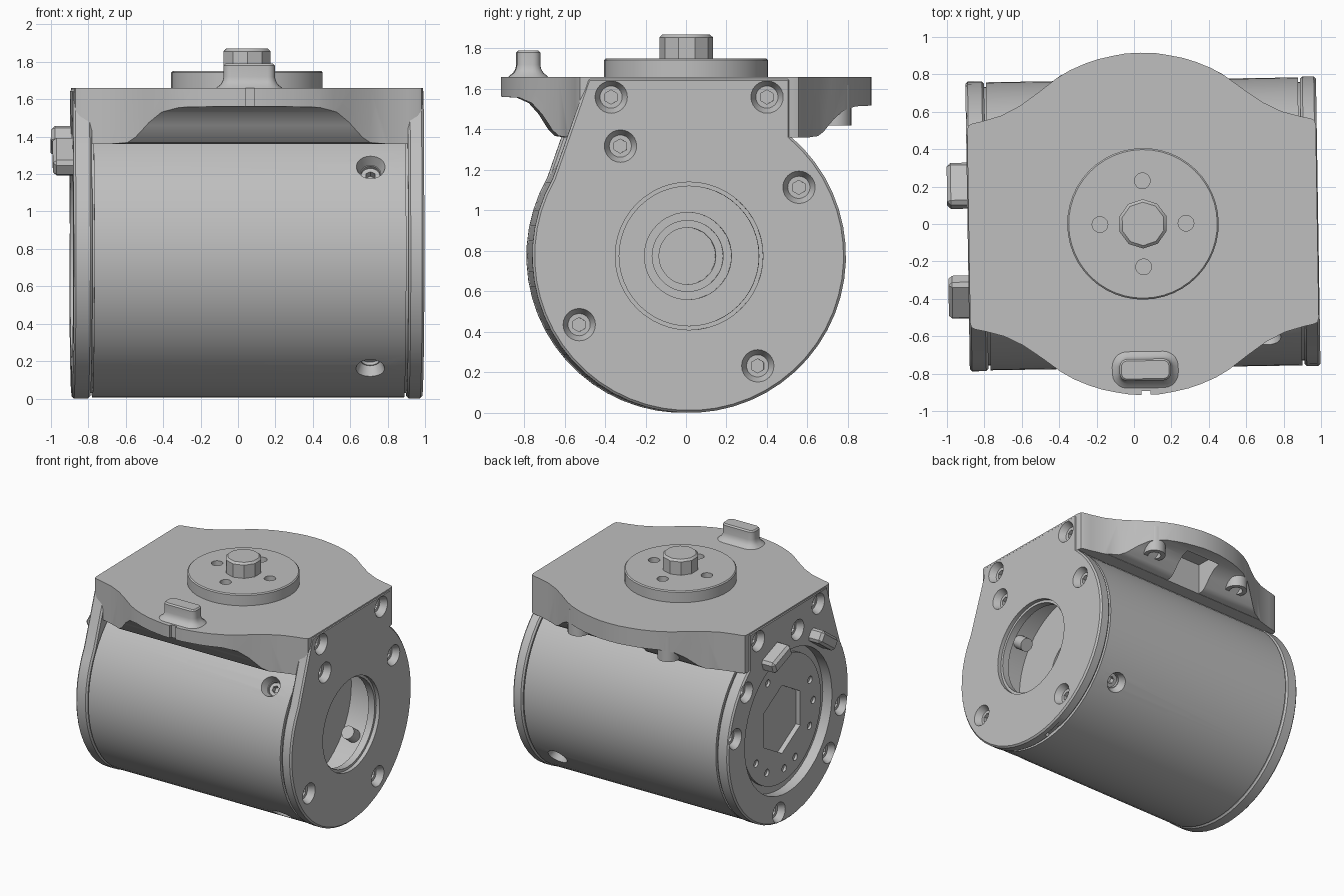
import bpy, bmesh
from math import sin, cos, pi, radians, hypot
from mathutils import Vector, Matrix

old = bpy.data.objects.get("Cube")
if old:
    bpy.data.objects.remove(old)

grey = bpy.data.materials.new("plain grey")
grey.use_nodes = True
grey.diffuse_color = (0.52, 0.52, 0.52, 1)
grey.node_tree.nodes["Principled BSDF"].inputs["Base Color"].default_value = (0.52, 0.52, 0.52, 1)

MID, AXIS_Z, R = 0.048, 0.775, 0.775   # plate centre in x, barrel axis height, barrel radius
parts = []


def finish(name, bm, cutter=False):
    bmesh.ops.recalc_face_normals(bm, faces=bm.faces)
    mesh = bpy.data.meshes.new(name)
    bm.to_mesh(mesh)
    bm.free()
    mesh.materials.append(grey)
    ob = bpy.data.objects.new(name, mesh)
    bpy.context.collection.objects.link(ob)
    ob.hide_render = cutter
    if not cutter:
        parts.append(ob)
    return ob


def loft(name, rings, cutter=False):
    """Solid skinned through closed rings with equal point counts."""
    bm = bmesh.new()
    loops = [[bm.verts.new(p) for p in ring] for ring in rings]
    n = len(loops[0])
    for a, b in zip(loops, loops[1:]):
        for i in range(n):
            j = (i + 1) % n
            bm.faces.new((a[i], a[j], b[j], b[i]))
    bm.faces.new(loops[0])
    bm.faces.new(loops[-1])
    return finish(name, bm, cutter)


def prism(name, pts, axis, a, b, cutter=False):
    place = {"x": lambda p, d: (d, p[0], p[1]), "z": lambda p, d: (p[0], p[1], d)}[axis]
    return loft(name, [[place(p, d) for p in pts] for d in (a, b)], cutter)


def rod(name, p0, p1, r0, r1=None, n=48, cutter=False):
    p0, p1 = Vector(p0), Vector(p1)
    d = p1 - p0
    rot = d.to_track_quat("Z", "Y").to_matrix().to_4x4()
    bm = bmesh.new()
    bmesh.ops.create_cone(bm, cap_ends=True, segments=n, radius1=r0, radius2=r0 if r1 is None else r1,
                          depth=d.length, matrix=Matrix.Translation((p0 + p1) / 2) @ rot)
    return finish(name, bm, cutter)


def axial(name, x0, x1, r, y=0, z=0, **kw):
    """Rod parallel to the barrel axis; y and z are offsets from that axis."""
    return rod(name, (x0, y, AXIS_Z + z), (x1, y, AXIS_Z + z), r, **kw)


def box_cut(x0, x1, y0, y1, z0, z1):
    return prism("cutter", [(x0, y0), (x1, y0), (x1, y1), (x0, y1)], "z", z0, z1, True)


def cut(ob, cutters, bevel=0):
    if bevel:
        mod = ob.modifiers.new("bevel", "BEVEL")
        mod.width, mod.limit_method, mod.angle_limit = bevel, "ANGLE", radians(50)
    for c in cutters:
        mod = ob.modifiers.new("cut", "BOOLEAN")
        mod.operation, mod.solver, mod.object = "DIFFERENCE", "EXACT", c
    graph = bpy.context.evaluated_depsgraph_get()
    mesh = bpy.data.meshes.new_from_object(ob.evaluated_get(graph))
    ob.modifiers.clear()
    ob.data = mesh


def polar(r, deg):
    return r * cos(radians(deg)), r * sin(radians(deg))


# Countersunk screw holes in both end faces
def end_screws(x, inward, spots):
    out = []
    for y, z in spots:
        a = (x - inward * 0.01, y, AXIS_Z + z)
        out.append(rod("cutter", a, (x + inward * 0.05, y, AXIS_Z + z), 0.085, 0.055, 24, True))
        out.append(axial("cutter", x, x + inward * 0.075, 0.035, y, z, n=6, cutter=True))
    return out


X0, X1 = -0.89, 0.985
top_pair = [(-0.385, 0.785), (0.385, 0.785)]
right_cuts = end_screws(X1, -1, top_pair + [polar(0.64, 32 + 90 * i) for i in range(4)])
left_cuts = end_screws(X0, 1, top_pair + [polar(0.69, a) for a in (10, 39, 100, 191, 221, 280)])

# Radial screw holes through the barrel wall, with their screws
radial_cuts = []
for i in range(4):
    y, z = polar(1, 53 + 90 * i)
    at = lambda r: (0.7, r * y, AXIS_Z + r * z)
    radial_cuts += [rod("cutter", at(0.8), at(0.71), 0.088, 0.055, 24, True),
                    rod("cutter", at(0.72), at(0.5), 0.05, None, 24, True)]
    screw = rod("barrel_screw", at(0.69), at(0.47), 0.05, None, 24)
    cut(screw, [rod("cutter", at(0.72), at(0.65), 0.028, None, 6, True)])

# Barrel with gearbox cavity and stepped shaft bore
cavity = [axial("cutter", 0.6, 0.95, 0.57, cutter=True)]
cavity += [axial("cutter", x, 0.65, r, cutter=True) for x, r in ((0.52, 0.215), (0.45, 0.175), (0.3, 0.14))]
barrel = axial("barrel", -0.78, 0.888, 0.77, n=64)
cut(barrel, cavity + radial_cuts)
neck = axial("right_groove", 0.87, 0.91, 0.745, n=64)
cut(neck, cavity[:1])
axial("left_groove", -0.792, -0.77, 0.745, n=64)

# End caps: round below, square shoulders above
arc = [polar(R, 49.8 - i * 259.6 / 40) for i in range(41)]
cap_outline = [(y, AXIS_Z + z) for y, z in arc] + [(-0.5, 1.655), (0.5, 1.655)]
right_cap = prism("right_cap", cap_outline, "x", 0.9, X1)
key_slot = box_cut(0.8, 0.94, 0.1, 0.34, -0.1, 0.05)
cut(right_cap, right_cuts + [axial("cutter", 0.955, 1.1, 0.365, cutter=True),
                             axial("cutter", 0.8, 1.1, 0.345, cutter=True), key_slot], 0.012)
left_cap = prism("left_cap", cap_outline, "x", X0, -0.79)
hexagon = axial("cutter", -1, -0.797, 0.27, n=6, cutter=True)
cut(left_cap, left_cuts + [axial("cutter", -1, -0.81, 0.56, cutter=True), hexagon], 0.012)

# Motor face inside the left cap
motor_face = axial("motor_face", -0.835, -0.805, 0.5)
pin_holes = [axial("cutter", -0.9, -0.815, 0.028, *polar(0.4, a), n=16, cutter=True)
             for a in (63, 154, 180, 208, 245, 266, 299, 326)]
cut(motor_face, [hexagon] + pin_holes)

# Two tangential tabs on the left end
for deg in (70, 126):
    cy, cz = polar(0.64, deg)
    t, r = polar(1, deg + 90), polar(1, deg)
    tab = [(cy + a * t[0] + b * r[0], AXIS_Z + cz + a * t[1] + b * r[1])
           for a, b in ((-0.12, -0.05), (0.12, -0.05), (0.12, 0.05), (-0.12, 0.05))]
    cut(prism("left_tab", tab, "x", -0.997, -0.86), [], 0.02)

# Mounting plate with bulging wings, scooped from below
half = [(0.0, 0.915), (0.08, 0.912), (0.15, 0.9), (0.23, 0.883), (0.3, 0.86), (0.38, 0.826), (0.45, 0.785),
        (0.55, 0.71), (0.65, 0.64), (0.75, 0.59), (0.85, 0.562), (0.905, 0.55), (0.925, 0.54), (0.932, 0.515)]
quarter = half[:0:-1]
outline = [(MID - u, v) for u, v in quarter] + [(MID + u, v) for u, v in half]
outline += [(MID + u, -v) for u, v in quarter] + [(MID - u, -v) for u, v in half]
plate = prism("mounting_plate", outline, "z", 1.36, 1.66)


def scoop(side, lift):
    curve = [(0.6, 0), (0.64, 0.03), (0.67, 0.17), (0.72, 0.55), (0.77, 0.82), (0.83, 0.95), (1, 1)]
    pts = [(side * y, 1.362 + lift * k) for y, k in curve] + [(side, 1.2), (side * 0.58, 1.2)]
    return prism("cutter", pts, "x", -1.2, 1.2, True)


cut(plate, [scoop(-1, 0.205), scoop(1, 0.16), box_cut(0.025, 0.075, -1, -0.893, 1.2, 1.8),
            box_cut(-0.1, 0.2, 0.6, 0.82, 1.2, 1.6)] + right_cuts + left_cuts)

# Screw bosses under the back wing
for side in (-1, 1):
    x = MID + side * 0.39
    boss = rod("wing_boss", (x, 0.73, 1.42), (x, 0.73, 1.62), 0.08, None, 24)
    cut(boss, [rod("cutter", (x, 0.73, 1.4), (x, 0.73, 1.52), 0.05, 0.035, 16, True)])

# Output flange and shaft on top
flange = rod("output_flange", (MID, 0, 1.65), (MID, 0, 1.75), 0.405)
cut(flange, [rod("cutter", (MID + x, y, 1.68), (MID + x, y, 1.8), 0.042, None, 24, True)
             for x, y in (polar(0.23, 90 * i) for i in range(4))], 0.008)
cut(rod("output_shaft", (MID, 0, 1.7), (MID, 0, 1.87), 0.132, None, 10), [], 0.015)

# Locating tab with a flared foot on the front wing
def rounded(grow, z):
    ring = []
    for k, (sx, sy) in enumerate(((1, 1), (-1, 1), (-1, -1), (1, -1))):
        for i in range(6):
            dx, dy = polar(0.04 + grow, 90 * k + 18 * i)
            ring.append((MID + sx * 0.097 + dx, -0.78 + sy * 0.018 + dy, z))
    return ring


loft("locating_tab", [rounded(g, z) for g, z in ((0.045, 1.655), (0.035, 1.664), (0.015, 1.68), (0.004, 1.7),
                                                 (0, 1.72), (0, 1.78), (-0.01, 1.79))])

# Clear cutters, turn the assembly slightly, smooth shading with sharp edges
for ob in [o for o in bpy.data.objects if o.name.startswith("cutter")]:
    bpy.data.objects.remove(ob)
for ob in bpy.context.selected_objects:
    ob.select_set(False)
for ob in parts:
    ob.rotation_euler.z = radians(0.9)
    ob.select_set(True)
bpy.context.view_layer.objects.active = parts[0]
bpy.ops.object.shade_smooth_by_angle(angle=radians(30))
